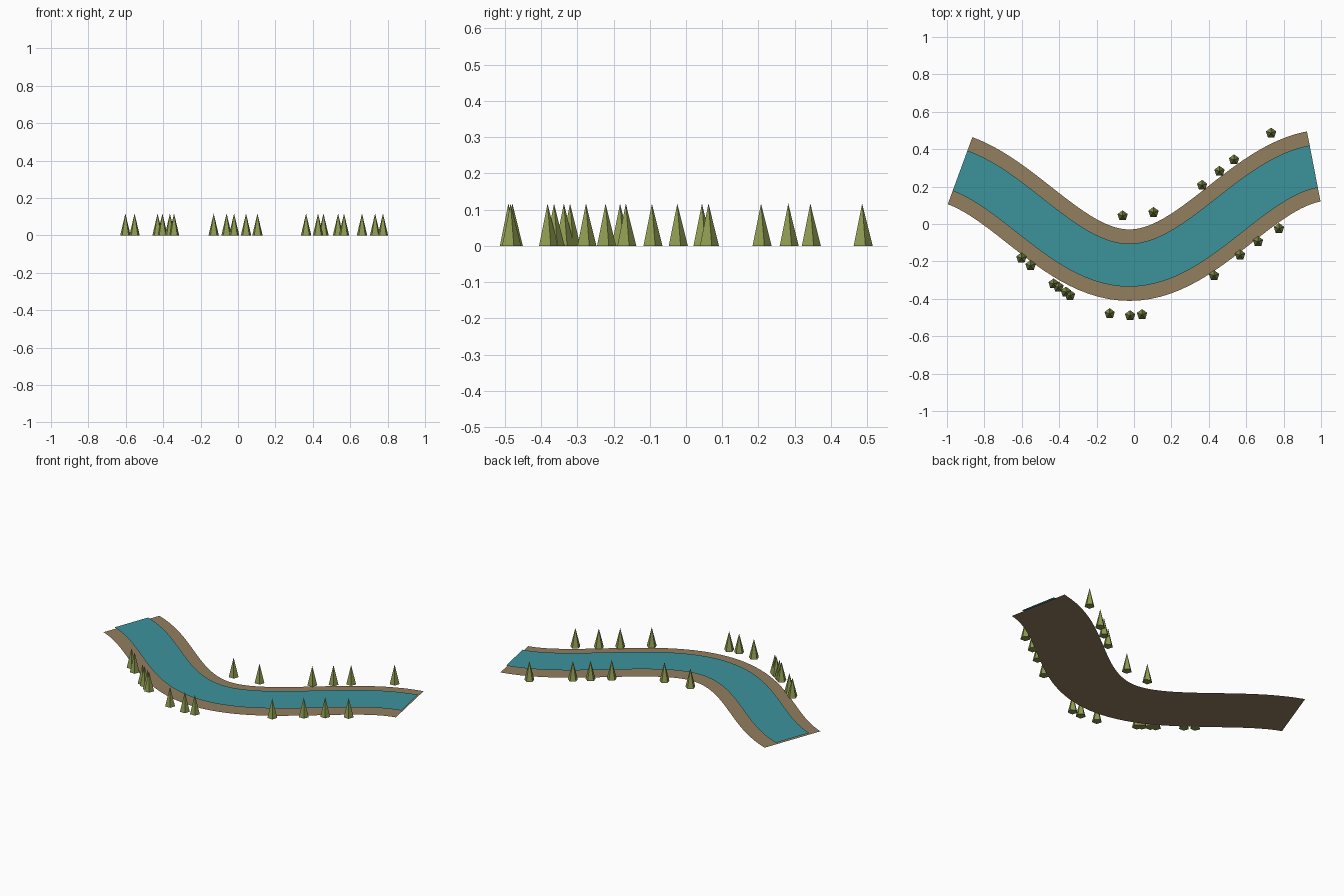
import bpy
import bmesh
import math

default_cube = bpy.data.objects.get("Cube")
if default_cube:
    bpy.data.objects.remove(default_cube, do_unlink=True)


def make_material(name, color):
    mat = bpy.data.materials.new(name)
    mat.use_nodes = True
    mat.diffuse_color = (*color, 1)
    mat.node_tree.nodes["Principled BSDF"].inputs["Base Color"].default_value = (*color, 1)
    return mat


earth = make_material("bank earth", (0.29, 0.21, 0.11))
water = make_material("river water", (0.045, 0.29, 0.33))
foliage = make_material("olive foliage", (0.27, 0.32, 0.08))

# The river's centre line is a single cosine bend
START, END, BEND = -0.93, 0.961, -0.025
AMPLITUDE, FREQUENCY, LOW = 0.268, 2.935, -0.22


def centre_line(x):
    """Position and unit sideways direction of the river at x."""
    angle = FREQUENCY * (x - BEND)
    y = LOW + AMPLITUDE * (1 - math.cos(angle))
    slope = AMPLITUDE * FREQUENCY * math.sin(angle)
    length = math.hypot(1, slope)
    return y, -slope / length, 1 / length


def ribbon(name, half_width, z, mat, steps=48):
    """Flat strip of even width that follows the centre line."""
    bm = bmesh.new()
    previous = None
    for i in range(steps + 1):
        x = START + (END - START) * i / steps
        y, nx, ny = centre_line(x)
        pair = [bm.verts.new((x + side * half_width * nx, y + side * half_width * ny, z))
                for side in (-1, 1)]
        if previous:
            bm.faces.new((previous[0], pair[0], pair[1], previous[1]))
        previous = pair
    mesh = bpy.data.meshes.new(name)
    bm.to_mesh(mesh)
    bm.free()
    mesh.materials.append(mat)
    obj = bpy.data.objects.new(name, mesh)
    bpy.context.collection.objects.link(obj)
    return obj


# River bed with banks, and the water surface just above it
ribbon("river_bank", 0.191, 0.0, earth)
ribbon("water_surface", 0.115, 0.01, water)

# Five-sided conifers scattered along both banks
TREE_HEIGHT = 0.117
north_trees = [(-0.061, 0.044), (0.104, 0.062), (0.364, 0.207),
               (0.457, 0.282), (0.535, 0.343), (0.733, 0.486)]
south_trees = [(-0.602, -0.182), (-0.553, -0.222), (-0.43, -0.32), (-0.404, -0.337),
               (-0.364, -0.364), (-0.342, -0.382), (-0.13, -0.479), (-0.021, -0.49),
               (0.043, -0.484), (0.428, -0.276), (0.567, -0.166), (0.663, -0.094),
               (0.775, -0.024)]

bpy.ops.mesh.primitive_cone_add(vertices=5, radius1=0.029, radius2=0, depth=TREE_HEIGHT)
template = bpy.context.object
tree_mesh = template.data
tree_mesh.name = "tree"
tree_mesh.materials.append(foliage)
bpy.data.objects.remove(template, do_unlink=True)

for bank, spots in (("north", north_trees), ("south", south_trees)):
    for number, (x, y) in enumerate(spots, 1):
        tree = bpy.data.objects.new(f"{bank}_tree_{number}", tree_mesh)
        tree.location = (x, y, TREE_HEIGHT / 2)
        bpy.context.collection.objects.link(tree)
